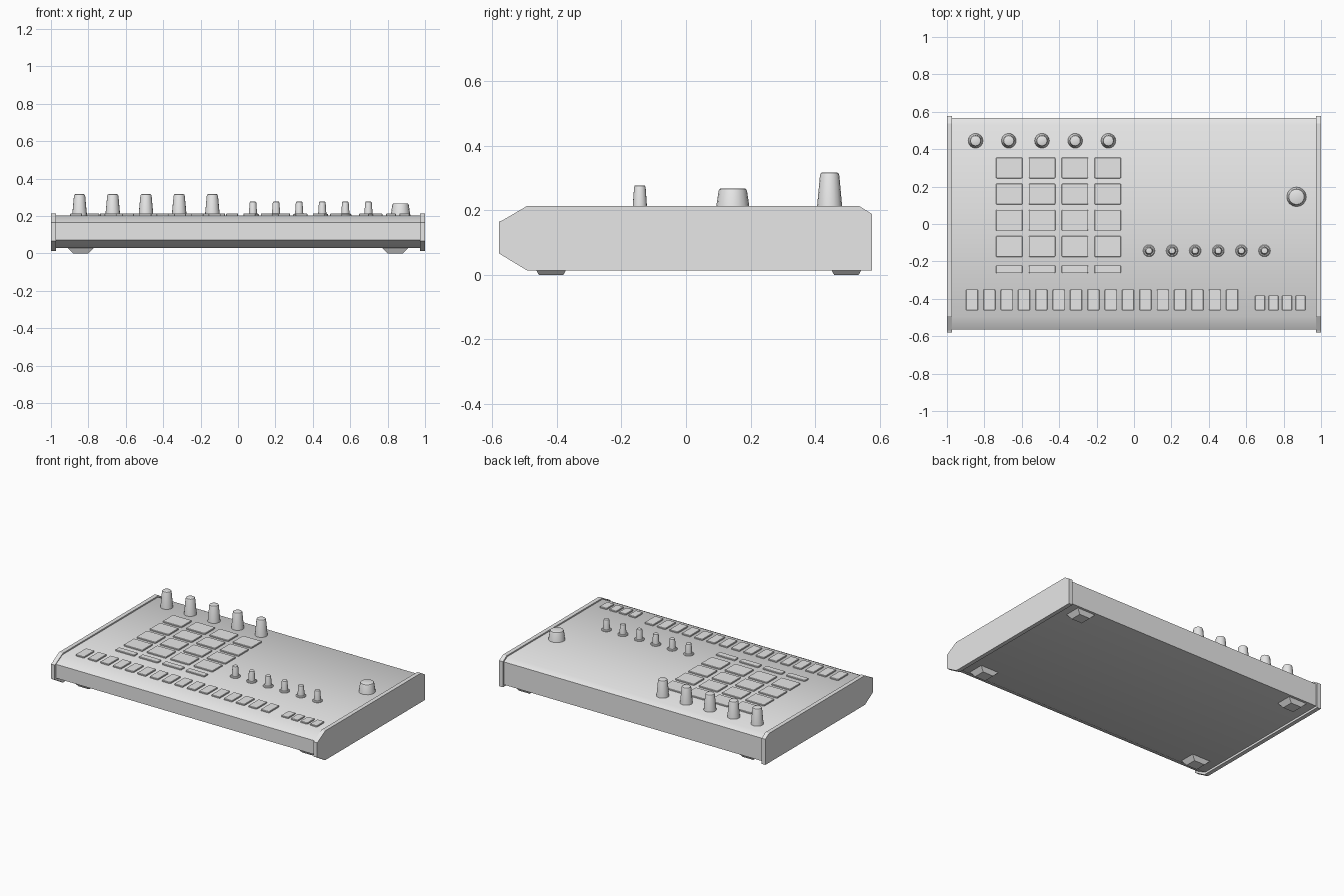
import bpy, bmesh, math
from mathutils import Vector

cube = bpy.data.objects.get("Cube")
if cube:
    bpy.data.objects.remove(cube, do_unlink=True)

grey = bpy.data.materials.new("plain grey")
grey.use_nodes = True
colour = (0.8, 0.8, 0.8, 1)
grey.diffuse_color = colour
grey.node_tree.nodes["Principled BSDF"].inputs["Base Color"].default_value = colour

TOP = 0.204  # height of the control surface


def finish(bm, name, angle=None):
    bmesh.ops.recalc_face_normals(bm, faces=bm.faces)
    mesh = bpy.data.meshes.new(name)
    bm.to_mesh(mesh)
    bm.free()
    mesh.materials.append(grey)
    obj = bpy.data.objects.new(name, mesh)
    bpy.context.collection.objects.link(obj)
    if angle:
        bpy.ops.object.select_all(action='DESELECT')
        obj.select_set(True)
        bpy.context.view_layer.objects.active = obj
        bpy.ops.object.shade_smooth_by_angle(angle=math.radians(angle))
    return obj


def extrude_profile(name, profile, x0, x1, angle=None):
    """Side profile in y, z swept along x."""
    bm = bmesh.new()
    face = bm.faces.new([bm.verts.new((x0, y, z)) for y, z in profile])
    out = bmesh.ops.extrude_face_region(bm, geom=[face])
    moved = [v for v in out["geom"] if isinstance(v, bmesh.types.BMVert)]
    bmesh.ops.translate(bm, vec=(x1 - x0, 0, 0), verts=moved)
    return finish(bm, name, angle)


def pad(name, x, y, w, d):
    """Low button with rounded corners and a softened top edge."""
    bm = bmesh.new()
    bmesh.ops.create_cube(bm, size=1)
    bottom, top = TOP - 0.006, 0.213
    for v in bm.verts:
        v.co = Vector((x + v.co.x * w, y + v.co.y * d, bottom if v.co.z < 0 else top))
    upright = [e for e in bm.edges if abs(e.verts[0].co.z - e.verts[1].co.z) > 0.001]
    bmesh.ops.bevel(bm, geom=upright, offset=0.006, segments=2, profile=0.5, affect='EDGES')
    rim = [e for e in bm.edges if all(v.co.z > top - 0.0001 for v in e.verts)]
    bmesh.ops.bevel(bm, geom=rim, offset=0.002, segments=1, affect='EDGES')
    return finish(bm, name)


def lathe(name, x, y, outline, sides=16):
    """Turned part from radius, height pairs, closed at both ends."""
    bm = bmesh.new()
    rings = []
    for r, z in outline:
        turn = [2 * math.pi * i / sides for i in range(sides)]
        rings.append([bm.verts.new((x + r * math.cos(a), y + r * math.sin(a), z)) for a in turn])
    for low, high in zip(rings, rings[1:]):
        for i in range(sides):
            j = (i + 1) % sides
            bm.faces.new((low[i], low[j], high[j], high[i]))
    bm.faces.new(rings[0])
    bm.faces.new(rings[-1])
    return finish(bm, name, 35)


# Case between the end panels
extrude_profile("case", [(-0.565, 0.072), (-0.565, 0.166), (-0.495, TOP), (0.53, TOP),
                         (0.567, 0.183), (0.567, 0.028), (-0.485, 0.028)], -0.975, 0.975, 35)

# End panels
panel = [(-0.579, 0.066), (-0.579, 0.165), (-0.57, 0.168), (-0.493, 0.213), (0.537, 0.213),
         (0.577, 0.188), (0.577, 0.014), (-0.493, 0.014)]
for side, s in (("left", 1), ("right", -1)):
    extrude_profile(side + "_end_panel", panel, s * 0.972, s)

# Tapered feet
for sx in (-1, 1):
    for y in (-0.418, 0.497):
        bm = bmesh.new()
        bmesh.ops.create_cube(bm, size=1)
        for v in bm.verts:
            low = v.co.z < 0
            v.co = Vector((sx * 0.84 + v.co.x * (0.08 if low else 0.14),
                           y + v.co.y * (0.076 if low else 0.11), 0 if low else 0.03))
        finish(bm, "foot")

# Four by four pad grid with a row of slim keys below it
for col in range(4):
    x = -0.667 + col * 0.1755
    for row in range(4):
        pad("pad", x, 0.3 - row * 0.14, 0.142, 0.112)
    pad("slim_key", x, -0.242, 0.142, 0.042)

# Step keys and function keys along the front
for i in range(16):
    pad("step_key", -0.866 + i * 0.0927, -0.406, 0.064, 0.113)
for i in range(4):
    pad("function_key", 0.674 + i * 0.072, -0.422, 0.053, 0.081)

# Tall knobs along the back
for i in range(5):
    lathe("tall_knob", -0.847 + i * 0.1775, 0.445,
          [(0.04, TOP - 0.004), (0.03, 0.308), (0.027, 0.315), (0.023, 0.317)])

# Thin knobs on flat collars
for i in range(6):
    lathe("thin_knob", 0.08 + i * 0.1235, -0.143,
          [(0.032, TOP - 0.004), (0.032, 0.208), (0.028, 0.212), (0.022, 0.213),
           (0.018, 0.27), (0.016, 0.276), (0.013, 0.277)])

# Large dial
lathe("large_dial", 0.869, 0.145,
      [(0.053, TOP - 0.004), (0.044, 0.26), (0.041, 0.266), (0.036, 0.268)])
